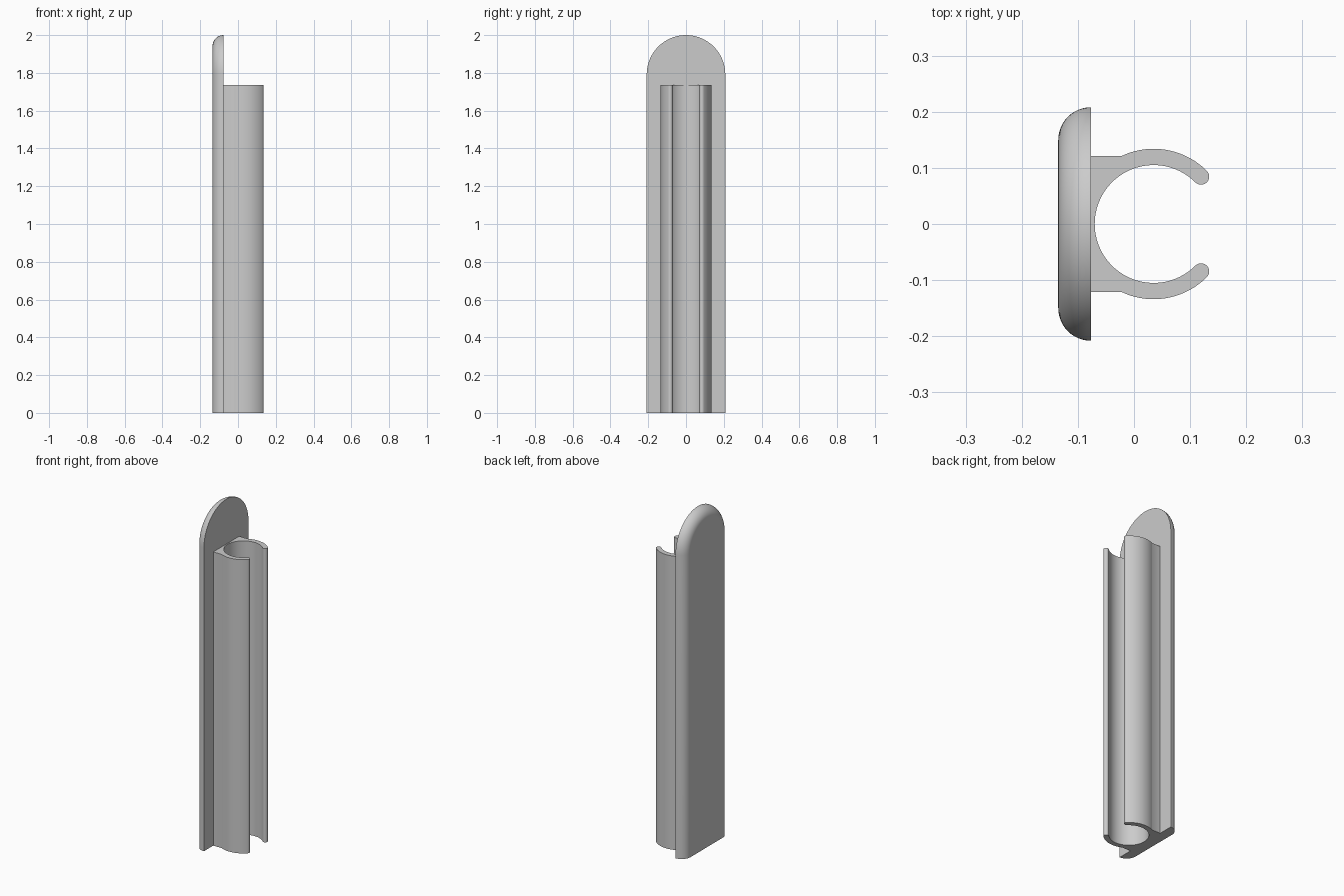
import bpy, bmesh
from math import sin, cos, pi, radians, sqrt

cube = bpy.data.objects.get("Cube")
if cube:
    bpy.data.objects.remove(cube, do_unlink=True)

grey = bpy.data.materials.new("light_grey")
grey.use_nodes = True
colour = (0.6, 0.6, 0.6, 1)
grey.diffuse_color = colour
grey.node_tree.nodes["Principled BSDF"].inputs["Base Color"].default_value = colour


def loft(name, rings):
    """Join equal closed rings with side walls and cap both ends."""
    bm = bmesh.new()
    loops = [[bm.verts.new(p) for p in ring] for ring in rings]
    n = len(loops[0])
    for a, b in zip(loops, loops[1:]):
        for i in range(n):
            j = (i + 1) % n
            bm.faces.new((a[i], a[j], b[j], b[i]))
    bm.faces.new(loops[0])
    bm.faces.new(loops[-1])
    bmesh.ops.recalc_face_normals(bm, faces=bm.faces)
    mesh = bpy.data.meshes.new(name)
    bm.to_mesh(mesh)
    bm.free()
    mesh.materials.append(grey)
    obj = bpy.data.objects.new(name, mesh)
    bpy.context.collection.objects.link(obj)
    bpy.ops.object.select_all(action="DESELECT")
    obj.select_set(True)
    bpy.context.view_layer.objects.active = obj
    bpy.ops.object.shade_smooth_by_angle(angle=radians(30))
    return obj


def arc(cx, cy, r, start, end, steps):
    """Points on an arc, angles in degrees."""
    angles = [radians(start + (end - start) * i / steps) for i in range(steps + 1)]
    return [(cx + r * cos(a), cy + r * sin(a)) for a in angles]


# Back plate: round-topped outline, outer edge rounded except along the base
half_width, thickness, front_x = 0.208, 0.058, -0.077
rings = []
for i in range(13):
    a = pi / 2 * i / 12
    w = half_width - thickness * (1 - cos(a))
    outline = [(-w, 0), (w, 0)] + arc(0, 2 - half_width, w, 0, 180, 48)
    rings.append([(front_x - thickness * sin(a), y, z) for y, z in outline])
loft("back_plate", rings)

# Clip: open C-shaped channel with rounded lips and a solid web to the plate
cx, inner, outer, web = 0.035, 0.105, 0.134, 0.121
height, lip = 1.735, 45
mid, lip_r = (inner + outer) / 2, (outer - inner) / 2
lx, ly = mid * cos(radians(lip)), mid * sin(radians(lip))
join = 180 - math_angle if (math_angle := None) else None
dx = sqrt(outer ** 2 - web ** 2)
from math import atan2, degrees
join = degrees(atan2(web, -dx))
profile = arc(cx, 0, outer, join, lip, 24)
profile += arc(cx + lx, ly, lip_r, lip, lip - 180, 12)[1:-1]
profile += arc(cx, 0, inner, lip, 360 - lip, 72)
profile += arc(cx + lx, -ly, lip_r, 180 - lip, -lip, 12)[1:-1]
profile += arc(cx, 0, outer, -lip, -join, 24)
profile += [(front_x, -web), (front_x, web)]
loft("clip_channel", [[(x, y, z) for x, y in profile] for z in (0, height)])
